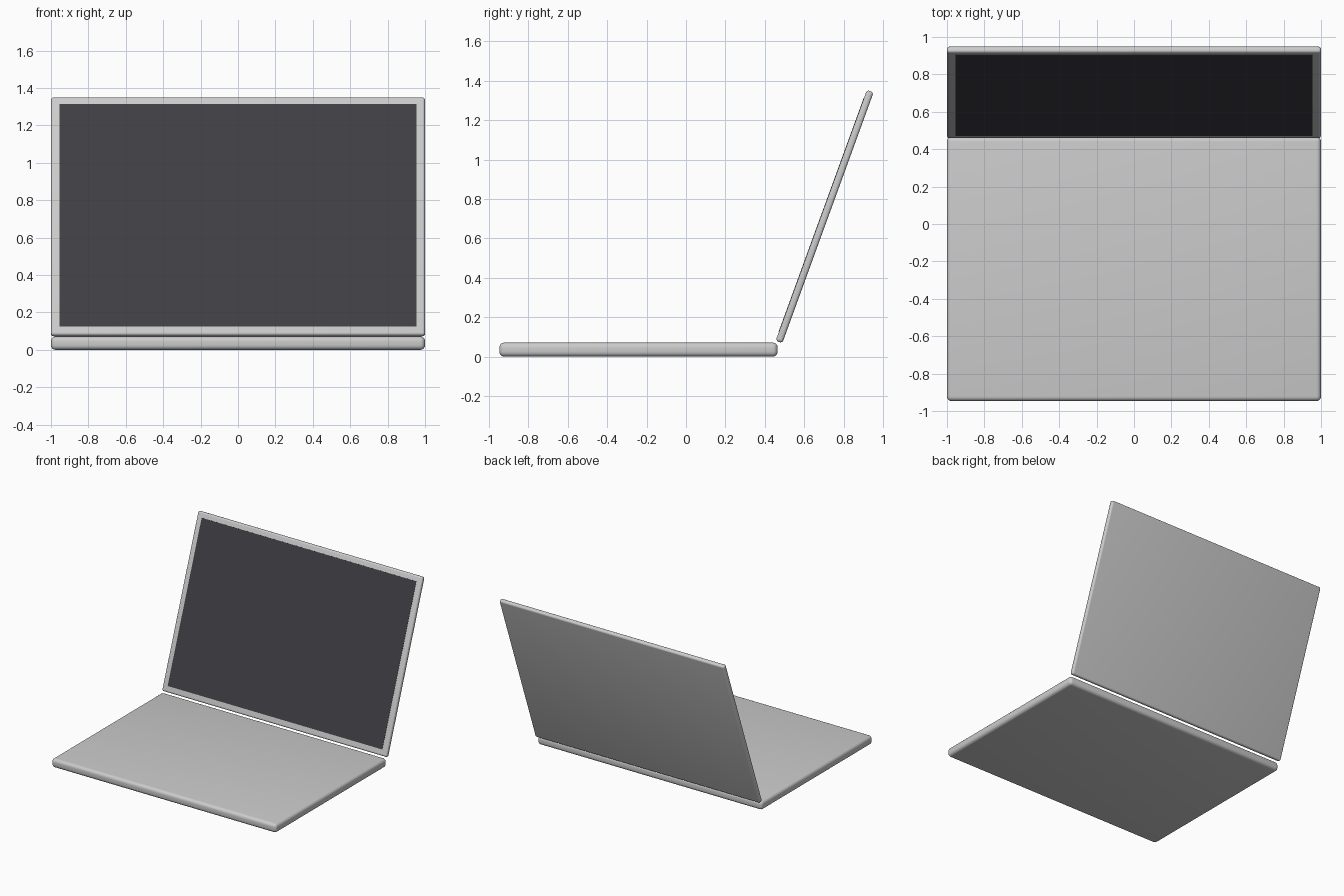
import bpy, math
from mathutils import Matrix, Vector

if "Cube" in bpy.data.objects:
    bpy.data.objects.remove(bpy.data.objects["Cube"])

TILT = math.radians(-20)


def rounded_slab(name, size, location, radius, tilt=0.0):
    bpy.ops.mesh.primitive_cube_add(size=1)
    ob = bpy.context.object
    ob.name = name
    ob.scale = size
    bpy.ops.object.transform_apply(location=False, rotation=False, scale=True)
    if radius:
        mod = ob.modifiers.new("round_edges", "BEVEL")
        mod.width = radius
        mod.segments = 5
        bpy.ops.object.modifier_apply(modifier=mod.name)
        bpy.ops.object.shade_smooth_by_angle(angle=math.radians(35))
    ob.location = location
    ob.rotation_euler.x = tilt
    return ob


# Base slab
rounded_slab("base", (2.0, 1.412, 0.071), (0, -0.241, 0.0355), 0.025)

# Lid leaning back from the rear edge of the base
lid_centre = Vector((0, 0.7035, 0.711))
lid_depth = 0.036
rounded_slab("lid", (2.0, lid_depth, 1.354), lid_centre, 0.014, TILT)

# Thin dark display panel on the front face of the lid
offset = Matrix.Rotation(TILT, 3, 'X') @ Vector((0, -lid_depth / 2, 0.002))
screen = rounded_slab("screen", (1.91, 0.003, 1.264), lid_centre + offset, 0, TILT)
mat = bpy.data.materials.new("dark_glass")
mat.diffuse_color = (0.05, 0.05, 0.058, 1)
mat.use_nodes = True
mat.node_tree.nodes["Principled BSDF"].inputs["Base Color"].default_value = mat.diffuse_color
screen.data.materials.append(mat)
